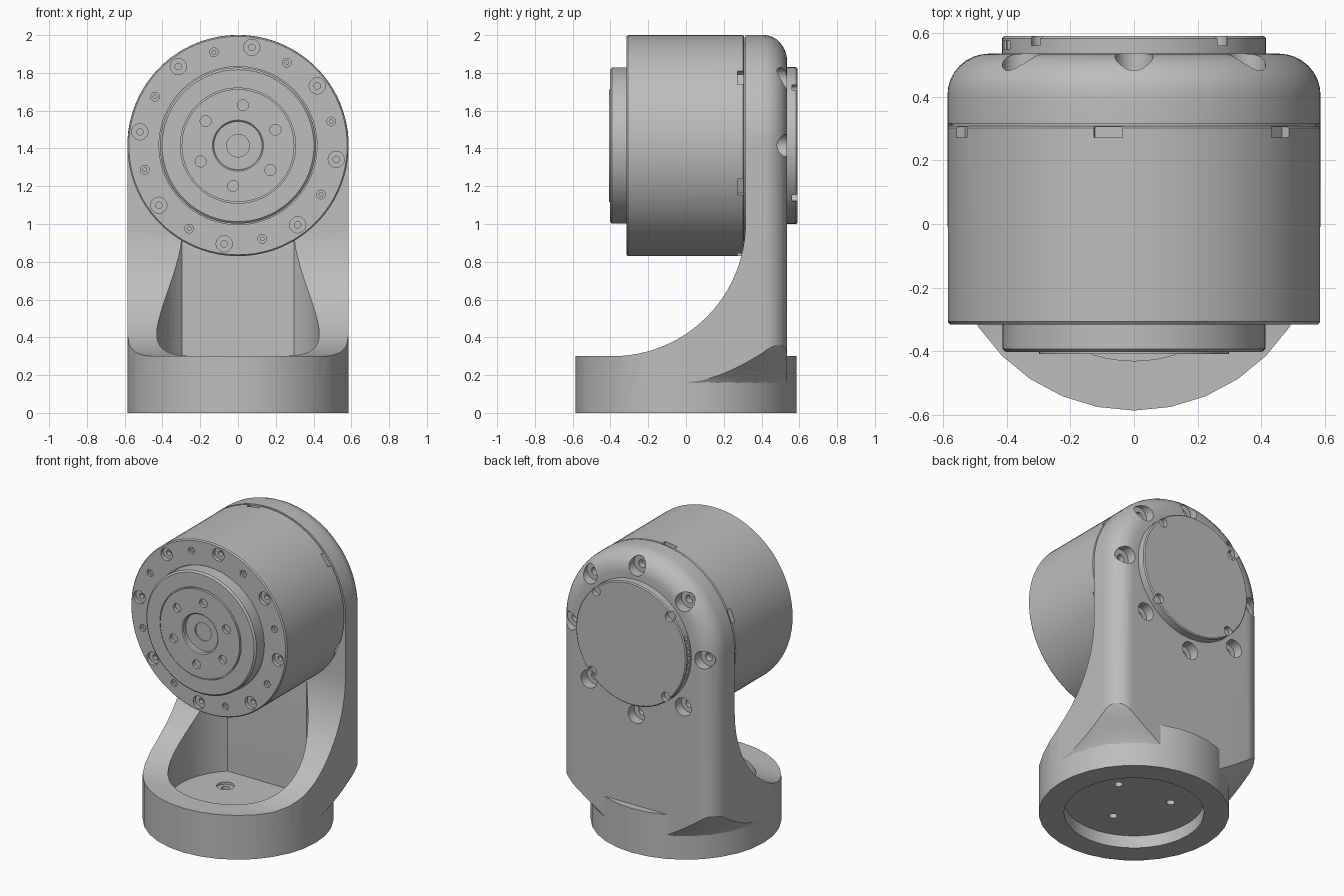
import bpy, bmesh
from math import sin, cos, pi, radians
from mathutils import Matrix, Vector

cube = bpy.data.objects.get("Cube")
if cube:
    bpy.data.objects.remove(cube)

grey = bpy.data.materials.new("machined_grey")
grey.use_nodes = True
colour = (0.51, 0.51, 0.51, 1)
grey.diffuse_color = colour
grey.node_tree.nodes["Principled BSDF"].inputs["Base Color"].default_value = colour

AXIS = 1.415      # height of the motor axis
R = 0.586         # outer radius shared by base, bracket and motor
FORWARD = Matrix.Translation((0, 0, AXIS)) @ Matrix.Rotation(pi / 2, 4, 'X')   # local z -> -y
BACKWARD = Matrix.Translation((0, 0, AXIS)) @ Matrix.Rotation(-pi / 2, 4, 'X')  # local z -> +y
UP = Matrix.Identity(4)


def loft(bm, rings):
    """Closed solid through rings of equal point count."""
    loops = [[bm.verts.new(p) for p in ring] for ring in rings]
    n = len(loops[0])
    for a, b in zip(loops, loops[1:]):
        for i in range(n):
            j = (i + 1) % n
            bm.faces.new((a[i], a[j], b[j], b[i]))
    bm.faces.new(loops[0][::-1])
    bm.faces.new(loops[-1])


def lathe(bm, profile, matrix=UP, segs=64):
    """Turned solid from (radius, height) pairs."""
    loft(bm, [[matrix @ Vector((r * cos(2 * pi * i / segs), r * sin(2 * pi * i / segs), h))
               for i in range(segs)] for r, h in profile])


def box(bm, x, y, z, matrix=UP):
    loft(bm, [[matrix @ Vector((a, b, h)) for a, b in
               ((x[0], y[0]), (x[1], y[0]), (x[1], y[1]), (x[0], y[1]))] for h in z])


def finish(bm, name):
    bmesh.ops.recalc_face_normals(bm, faces=bm.faces)
    mesh = bpy.data.meshes.new(name)
    bm.to_mesh(mesh)
    bm.free()
    mesh.materials.append(grey)
    ob = bpy.data.objects.new(name, mesh)
    bpy.context.collection.objects.link(ob)
    return ob


def combine(ob, bm, operation='DIFFERENCE'):
    """Boolean a temporary tool solid into ob."""
    tool = finish(bm, "tool")
    mod = ob.modifiers.new("boolean", 'BOOLEAN')
    mod.operation, mod.solver, mod.object = operation, 'EXACT', tool
    bpy.context.view_layer.objects.active = ob
    bpy.ops.object.modifier_apply(modifier=mod.name)
    bpy.data.objects.remove(tool)


def around(bm, count, start, radius, profile, matrix, segs=20):
    """Ring of turned solids about the local z axis."""
    for k in range(count):
        a = radians(start + 360 * k / count)
        place = Matrix.Translation((radius * cos(a), radius * sin(a), 0))
        lathe(bm, profile, matrix @ place, segs)


def cut_sweep(ob):
    """Concave curve from the base lip up to the face behind the motor."""
    bm = bmesh.new()
    side = [(-2, 0.3)] + [(-0.39 + 0.705 * sin(t * pi / 48), 1.005 - 0.705 * cos(t * pi / 48))
                          for t in range(25)] + [(0.315, 3), (-2, 3)]
    loft(bm, [[(x, y, z) for y, z in side] for x in (-1, 1)])
    combine(ob, bm)


def cut_well(ob, floor):
    """Round well with a flat wall at the back."""
    bm = bmesh.new()
    edge = radians(46.5)
    angles = [pi - edge + (pi + 2 * edge) * i / 48 for i in range(49)]
    loft(bm, [[(0.43 * cos(a), 0.43 * sin(a), z) for a in angles] for z in (floor, 1.1)])
    combine(ob, bm)


# Upright: arch outline with a rounded back edge
bm = bmesh.new()
fillet = 0.13
steps = [(R, 0.0)] + [(R - fillet + fillet * cos(t * pi / 16), 0.405 + fillet * sin(t * pi / 16))
                      for t in range(9)]
rings = []
for w, y in steps:
    arch = [(w * cos(pi * i / 48), y, AXIS + w * sin(pi * i / 48)) for i in range(49)]
    rings.append([(w, y, 0.1)] + arch + [(-w, y, 0.1)])
loft(bm, rings)
bracket = finish(bm, "bracket")

# Flared transition from the square upright to the round base
bm = bmesh.new()
lathe(bm, [(0.55, 0.09), (0.578, 0.15), (0.6, 0.185), (0.632, 0.225), (0.675, 0.275),
           (0.715, 0.32), (0.745, 0.365), (0.765, 0.41), (0.78, 0.47), (2.5, 2.56)])
combine(bracket, bm, 'INTERSECT')
cut_sweep(bracket)
cut_well(bracket, 0)

# Screw pockets around the back of the bracket
bm = bmesh.new()
around(bm, 8, 0, 0.5, [(0.026, 0.43), (0.026, 0.47), (0.06, 0.47), (0.06, 0.7)], BACKWARD, 24)
combine(bracket, bm)

# Round base, swept up at the sides to meet the upright
bm = bmesh.new()
lathe(bm, [(R, 0), (R, 0.6)], segs=32)
base = finish(bm, "base")
cut_sweep(base)
bm = bmesh.new()
box(bm, (-1, 1), (0.02, 1), (0.3, 3))
combine(base, bm)
cut_well(base, 0.13)

# Underside recess, then floor screw holes
bm = bmesh.new()
lathe(bm, [(0.43, -0.1), (0.43, 0.085)])
combine(base, bm)
bm = bmesh.new()
around(bm, 3, 25, 0.225, [(0.026, 0.05), (0.026, 0.115), (0.055, 0.115), (0.055, 0.2)], UP)
combine(base, bm)

# Motor: drum, front boss, raised output plate and hub recess
bm = bmesh.new()
lathe(bm, [(0.572, -0.33), (0.572, -0.308), (0.579, -0.308), (0.585, -0.302), (0.585, 0.307),
           (0.578, 0.315), (0.418, 0.315), (0.418, 0.305), (0.413, 0.305), (0.413, 0.392),
           (0.402, 0.402), (0.305, 0.402), (0.305, 0.392), (0.298, 0.392), (0.298, 0.408),
           (0.135, 0.408), (0.128, 0.402), (0.128, 0.375), (0.06, 0.375), (0.06, 0.365)],
      FORWARD, 96)
motor = finish(bm, "motor")

# Flange screws, small pins and output plate holes
bm = bmesh.new()
around(bm, 8, 82, 0.525, [(0.017, 0.26), (0.017, 0.29), (0.043, 0.29), (0.043, 0.4)], FORWARD)
around(bm, 8, 59.5, 0.51, [(0.01, 0.28), (0.01, 0.3), (0.023, 0.3), (0.023, 0.4)], FORWARD)
around(bm, 6, 83, 0.215, [(0.029, 0.385), (0.029, 0.5)], FORWARD)
combine(motor, bm)

# Slots around the rear rim of the drum
bm = bmesh.new()
for k in range(6):
    turn = Matrix.Rotation(radians(38 + 60 * k), 4, 'Z')
    box(bm, (0.555, 0.7), (-0.045, 0.045), (-0.305, -0.272), FORWARD @ turn)
combine(motor, bm)

# Rear cover with chamfered rim, screw notches and vent slots
bm = bmesh.new()
lathe(bm, [(0.415, 0.52), (0.415, 0.583), (0.408, 0.59)], BACKWARD, 64)
cover = finish(bm, "rear_cover")
bm = bmesh.new()
around(bm, 4, 42, 0.39, [(0.032, 0.56), (0.032, 0.7)], BACKWARD)
for k in range(-3, 4):
    turn = Matrix.Rotation(radians(180 + 6 * k), 4, 'Z')
    box(bm, (0.39, 0.5), (-0.013, 0.013), (0.548, 0.576), BACKWARD @ turn)
combine(cover, bm)

# Smooth curved surfaces, keep machined edges crisp
bpy.ops.object.select_all(action='DESELECT')
for ob in (bracket, base, motor, cover):
    ob.select_set(True)
bpy.context.view_layer.objects.active = bracket
bpy.ops.object.shade_smooth_by_angle(angle=radians(30))
